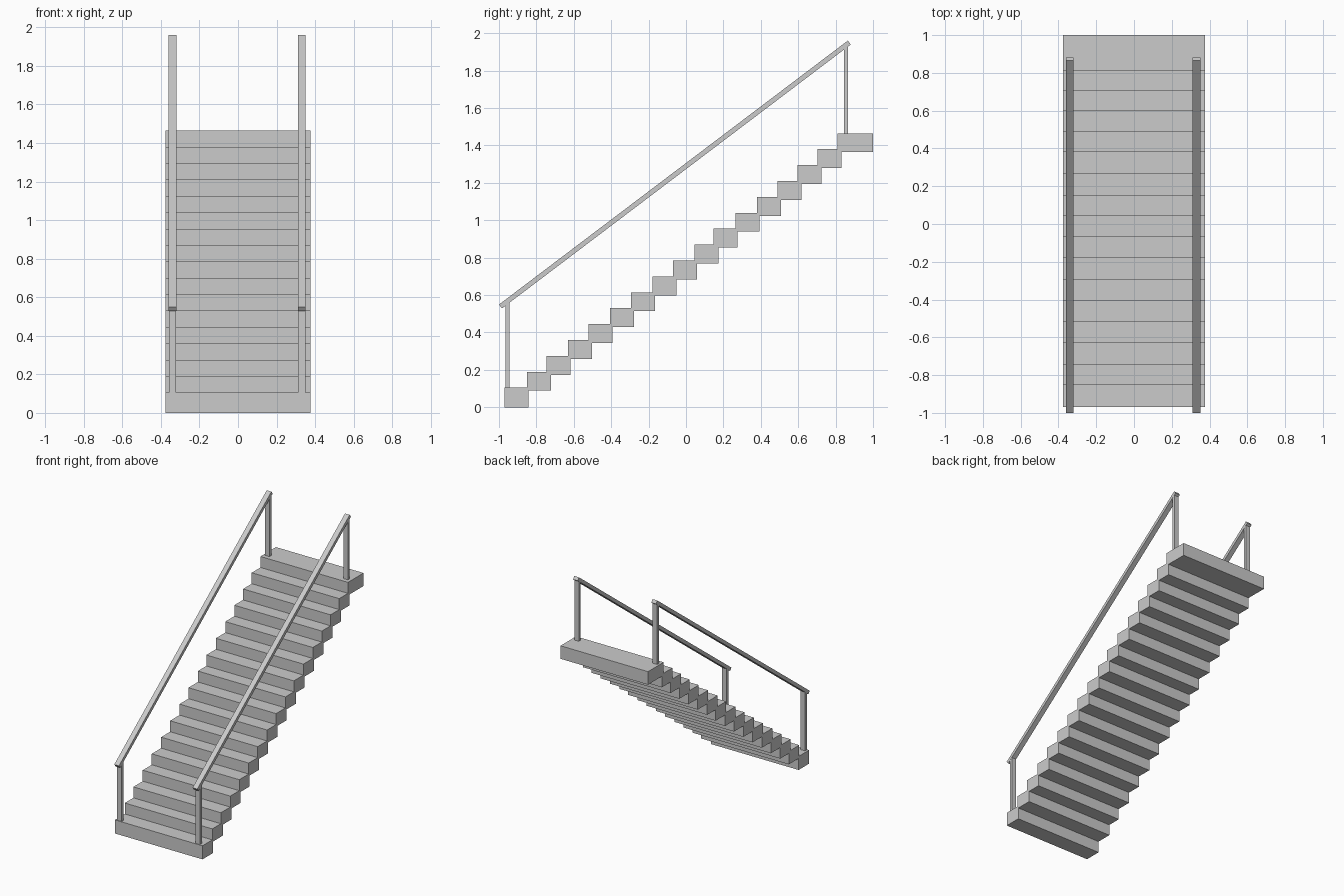
import bpy
import math
from mathutils import Vector

cube = bpy.data.objects.get("Cube")
if cube:
    bpy.data.objects.remove(cube, do_unlink=True)

grey = bpy.data.materials.new("light_grey")
grey.use_nodes = True
colour = (0.6, 0.6, 0.6, 1)
grey.diffuse_color = colour
grey.node_tree.nodes["Principled BSDF"].inputs["Base Color"].default_value = colour


def box(name, centre, size, tilt=0):
    """Box of the given size, tilted about the x axis."""
    bpy.ops.mesh.primitive_cube_add(size=1, location=centre, rotation=(tilt, 0, 0))
    obj = bpy.context.object
    obj.name = name
    obj.scale = size
    bpy.ops.object.transform_apply(location=False, rotation=True, scale=True)
    obj.data.materials.append(grey)
    return obj


def span(name, x, width, y0, y1, z0, z1):
    """Upright box between two y and two z limits."""
    return box(name, (x, (y0 + y1) / 2, (z0 + z1) / 2), (width, y1 - y0, z1 - z0))


# Overlapping block steps, ending in a deeper landing
fronts = [-0.97, -0.85, -0.745, -0.63, -0.52, -0.405, -0.295, -0.18, -0.07,
          0.045, 0.148, 0.265, 0.38, 0.49, 0.597, 0.703, 0.81]
last = len(fronts) - 1
for i, front in enumerate(fronts):
    top = 0.105 + i * 0.085
    name, back = ("landing", 1.0) if i == last else (f"step_{i + 1}", front + 0.128)
    span(name, 0, 0.75, front, back, max(0, top - 0.105 if i == 0 else top - 0.101), top)

# Handrails, each on a lower and an upper post
low, high = Vector((0, -0.992, 0.539)), Vector((0, 0.873, 1.95))
run = high - low
slope = run.z / run.y


def rail_height(y):
    return low.z + (y - low.y) * slope


for side, x in (("right", -0.34), ("left", 0.331)):
    box(f"{side}_handrail", (low + high) / 2 + Vector((x, 0, 0)),
        (0.04, run.length, 0.026), math.atan(slope))
    for place, y, base in (("lower", -0.954, 0.105), ("upper", 0.855, 1.465)):
        span(f"{side}_{place}_post", x, 0.038, y - 0.011, y + 0.011, base, rail_height(y))
